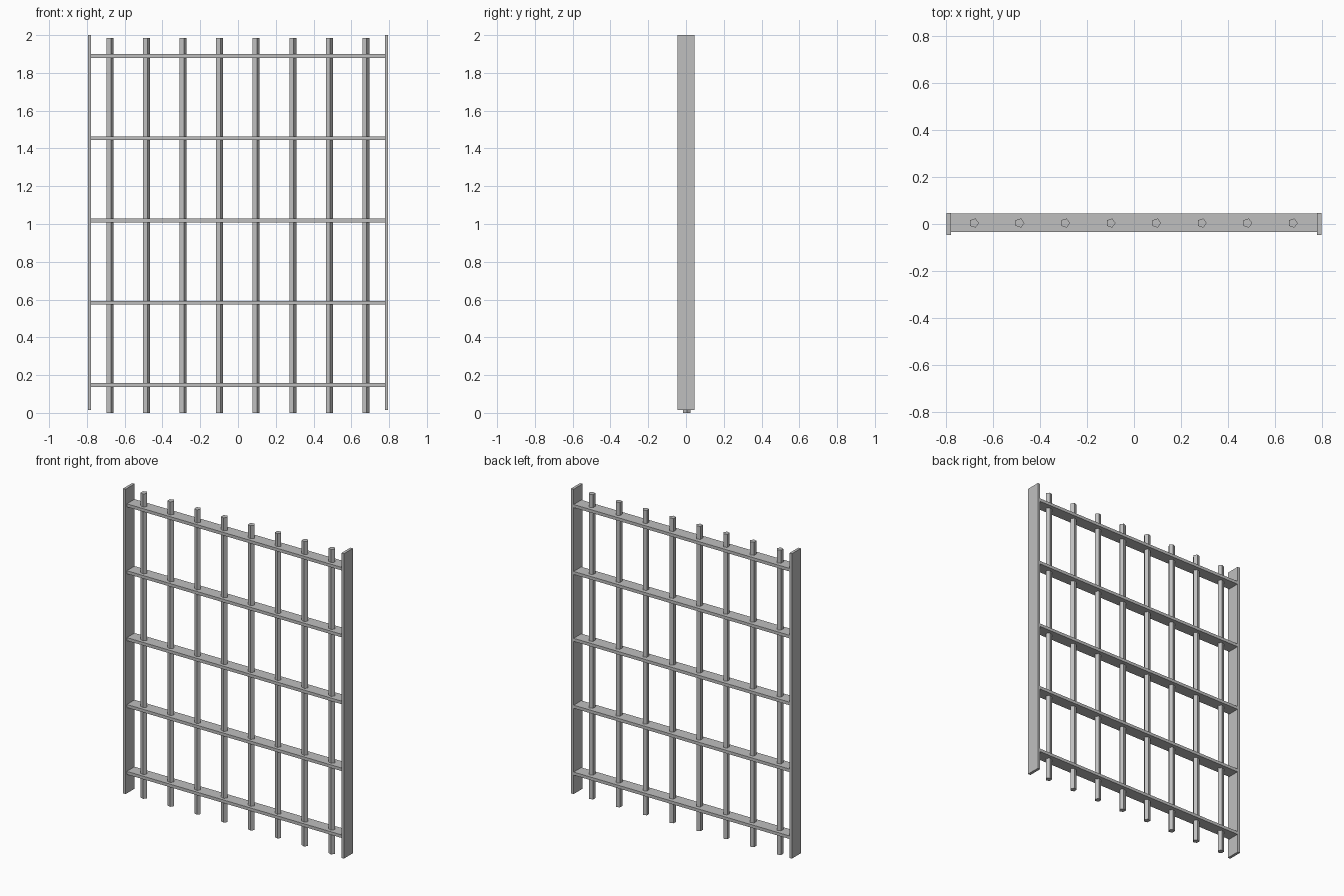
import bpy
import math

cube = bpy.data.objects.get("Cube")
if cube:
    bpy.data.objects.remove(cube, do_unlink=True)

steel = bpy.data.materials.new("grey_steel")
steel.use_nodes = True
GREY = (0.52, 0.52, 0.52, 1)
steel.diffuse_color = GREY
steel.node_tree.nodes["Principled BSDF"].inputs["Base Color"].default_value = GREY


def finish(name):
    obj = bpy.context.object
    obj.name = name
    obj.data.materials.append(steel)
    return obj


def box(name, center, size):
    bpy.ops.mesh.primitive_cube_add(size=1, location=center)
    obj = finish(name)
    obj.scale = size
    bpy.ops.object.transform_apply(location=False, rotation=False, scale=True)


# Flat side posts
for side, x in (("right", -0.786), ("left", 0.786)):
    box(f"{side}_post", (x, 0, 1.0075), (0.018, 0.092, 1.985))

# Horizontal flat rails between the posts
for i in range(5):
    box(f"rail_{i + 1}", (0, 0.006, 0.148 + i * 0.4355), (1.554, 0.079, 0.02))

# Five-sided upright bars, one corner pointing to +x
RADIUS = 0.0205
for i in range(8):
    bpy.ops.mesh.primitive_cylinder_add(
        vertices=5, radius=RADIUS, depth=1.985,
        location=(-0.679 + i * 0.1934, 0.004, 0.9925),
        rotation=(0, 0, -math.pi / 2))
    finish(f"bar_{i + 1}")
    bpy.ops.object.transform_apply(location=False, rotation=True, scale=False)
